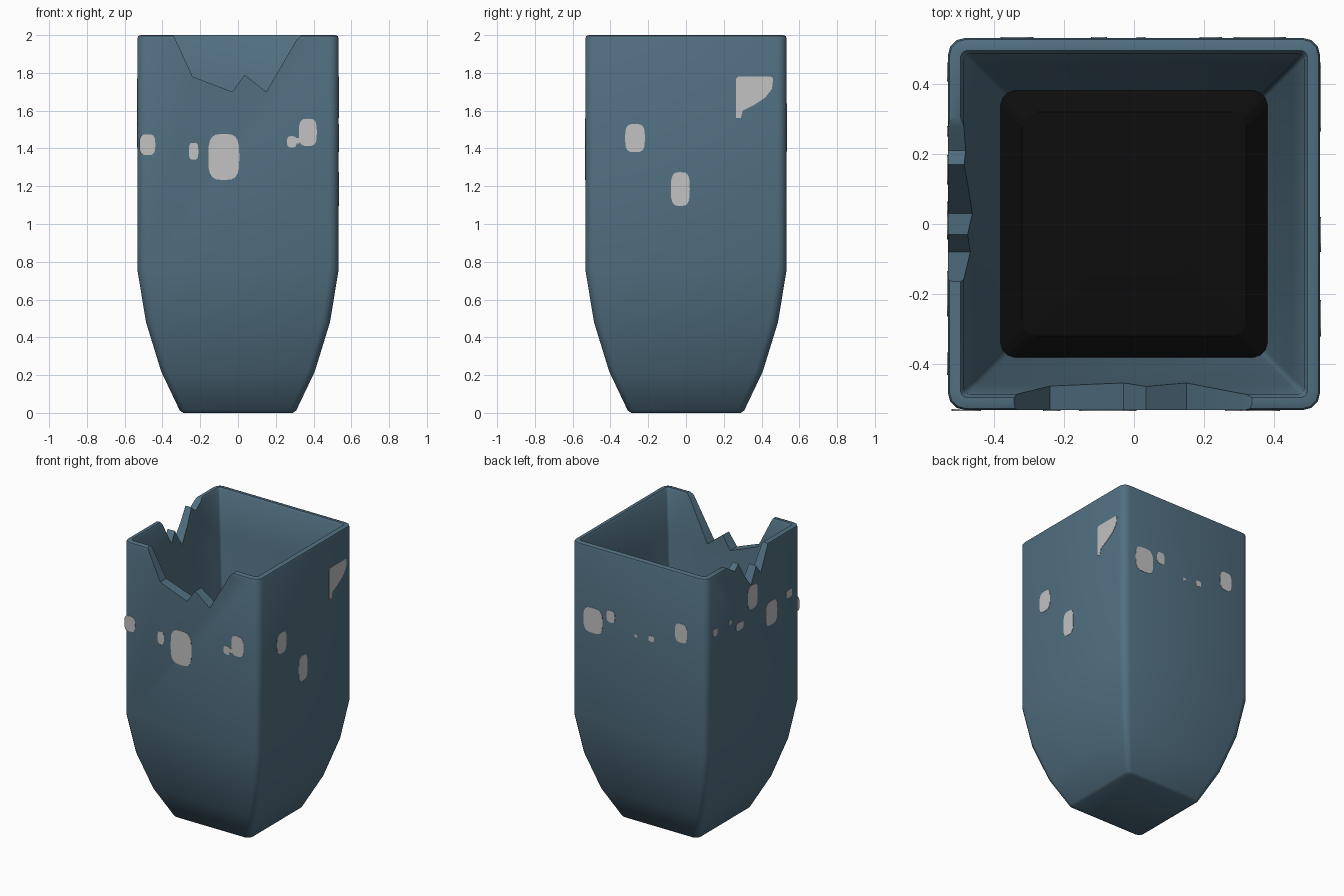
import bpy, bmesh, math

if "Cube" in bpy.data.objects:
    bpy.data.objects.remove(bpy.data.objects["Cube"])


def material(name, rgb):
    m = bpy.data.materials.new(name)
    m.diffuse_color = (*rgb, 1)
    m.use_nodes = True
    m.node_tree.nodes["Principled BSDF"].inputs["Base Color"].default_value = m.diffuse_color
    return m


BLUE = material("slate blue glaze", (0.083, 0.160, 0.220))
GREY = material("pale grey chips", (0.54, 0.54, 0.54))
DARK = material("dark filling", (0.004, 0.004, 0.004))


def finish(bm, name, mat):
    bmesh.ops.recalc_face_normals(bm, faces=bm.faces)
    me = bpy.data.meshes.new(name)
    bm.to_mesh(me)
    bm.free()
    me.materials.append(mat)
    ob = bpy.data.objects.new(name, me)
    bpy.context.collection.objects.link(ob)
    return ob


def activate(ob):
    bpy.ops.object.select_all(action='DESELECT')
    ob.select_set(True)
    bpy.context.view_layer.objects.active = ob


def square_ring(half, r, z):
    """Points of a square with rounded corners."""
    pts = []
    for q in range(4):
        c = math.radians(45 + 90 * q)
        cx = math.copysign(half - r, math.cos(c))
        cy = math.copysign(half - r, math.sin(c))
        for k in range(4):
            a = math.radians(90 * q + 30 * k)
            pts.append((cx + r * math.cos(a), cy + r * math.sin(a), z))
    return pts


def loft(name, profile, mat):
    """Stack square rings (half width, corner radius, height) and cap both ends."""
    bm = bmesh.new()
    rings = [[bm.verts.new(p) for p in square_ring(*s)] for s in profile]
    for a, b in zip(rings, rings[1:]):
        n = len(a)
        for i in range(n):
            bm.faces.new((a[i], a[(i + 1) % n], b[(i + 1) % n], b[i]))
    bm.faces.new(rings[0])
    bm.faces.new(rings[-1])
    return finish(bm, name, mat)


# Each side maps (across, height, distance from centre) to a point
SIDES = {
    "front": lambda u, z, d: (u, -d, z),
    "back": lambda u, z, d: (u, d, z),
    "right": lambda u, z, d: (d, u, z),
    "left": lambda u, z, d: (-d, u, z),
}


def add_prism(bm, outline, side, d0, d1):
    f = SIDES[side]
    a = [bm.verts.new(f(u, z, d0)) for u, z in outline]
    b = [bm.verts.new(f(u, z, d1)) for u, z in outline]
    n = len(a)
    bm.faces.new(a)
    bm.faces.new(b)
    for i in range(n):
        bm.faces.new((a[i], a[(i + 1) % n], b[(i + 1) % n], b[i]))


# Hollow square pot: up the outside, over the rim, down the inside
pot = loft("pot", [
    (0.290, 0.03, 0.0), (0.308, 0.035, 0.012), (0.407, 0.04, 0.22),
    (0.487, 0.045, 0.48), (0.533, 0.05, 0.76), (0.533, 0.05, 1.982),
    (0.528, 0.045, 1.995), (0.515, 0.04, 2.0), (0.497, 0.02, 2.0),
    (0.487, 0.015, 1.985), (0.455, 0.015, 1.70), (0.39, 0.015, 1.05),
    (0.35, 0.015, 0.76), (0.24, 0.015, 0.3)], BLUE)

# Broken rim, cut through the front and left walls
NOTCHES = {
    "front": [(-0.36, 2.03), (-0.335, 1.985), (-0.24, 1.78), (-0.03, 1.70),
              (0.035, 1.79), (0.15, 1.70), (0.31, 1.975), (0.36, 2.02)],
    "left": [(-0.18, 2.03), (-0.155, 1.98), (-0.08, 1.82), (-0.03, 1.89),
             (0.03, 1.77), (0.11, 1.88), (0.17, 1.98), (0.21, 1.94),
             (0.28, 1.985), (0.34, 2.02)],
}
for side, line in NOTCHES.items():
    bm = bmesh.new()
    add_prism(bm, line + [(line[-1][0], 2.2), (line[0][0], 2.2)], side, 0.40, 0.65)
    cutter = finish(bm, side + "_notch_cutter", BLUE)
    cutter.hide_render = True
    activate(pot)
    mod = pot.modifiers.new("notch", 'BOOLEAN')
    mod.operation = 'DIFFERENCE'
    mod.solver = 'EXACT'
    mod.object = cutter
    bpy.ops.object.modifier_apply(modifier=mod.name)
    bpy.data.objects.remove(cutter)
activate(pot)
bpy.ops.object.shade_smooth_by_angle(angle=math.radians(35))

# Dark filling with a slight dome
loft("filling", [(0.34, 0.02, 0.75), (0.382, 0.04, 1.0),
                 (0.32, 0.04, 1.05), (0.15, 0.04, 1.06)], DARK)

# Chipped patches: centre across, centre height, width, height
CHIPS = {
    "front": [(-0.48, 1.42, 0.085, 0.11), (-0.235, 1.385, 0.05, 0.09),
              (-0.075, 1.355, 0.165, 0.245), (0.285, 1.435, 0.05, 0.06),
              (0.37, 1.485, 0.095, 0.145), (0.315, 1.44, 0.025, 0.03)],
    "right": [(-0.27, 1.455, 0.105, 0.15), (-0.03, 1.185, 0.10, 0.18)],
    "back": [(0.36, 1.475, 0.15, 0.18), (0.22, 1.54, 0.065, 0.085),
             (0.02, 1.456, 0.025, 0.02), (-0.10, 1.467, 0.045, 0.04),
             (-0.335, 1.57, 0.095, 0.135)],
    "left": [(0.435, 1.59, 0.055, 0.05), (0.265, 1.597, 0.03, 0.03),
             (0.155, 1.53, 0.085, 0.055), (0.01, 1.685, 0.11, 0.17),
             (-0.20, 1.49, 0.13, 0.17), (-0.40, 1.55, 0.065, 0.055)],
}


def chip_outline(u, z, w, h):
    pts = []
    for k in range(20):
        c, s = math.cos(k * math.pi / 10), math.sin(k * math.pi / 10)
        pts.append((u + w / 2 * math.copysign(abs(c) ** 0.6, c),
                    z + h / 2 * math.copysign(abs(s) ** 0.6, s)))
    return pts


for side, chips in CHIPS.items():
    bm = bmesh.new()
    for chip in chips:
        add_prism(bm, chip_outline(*chip), side, 0.530, 0.535)
    if side == "right":  # torn corner patch
        add_prism(bm, [(0.265, 1.56), (0.265, 1.77), (0.275, 1.78), (0.45, 1.78),
                       (0.462, 1.77), (0.455, 1.715), (0.42, 1.67), (0.36, 1.63),
                       (0.30, 1.60), (0.29, 1.56)], side, 0.530, 0.535)
    finish(bm, side + "_chips", GREY)
